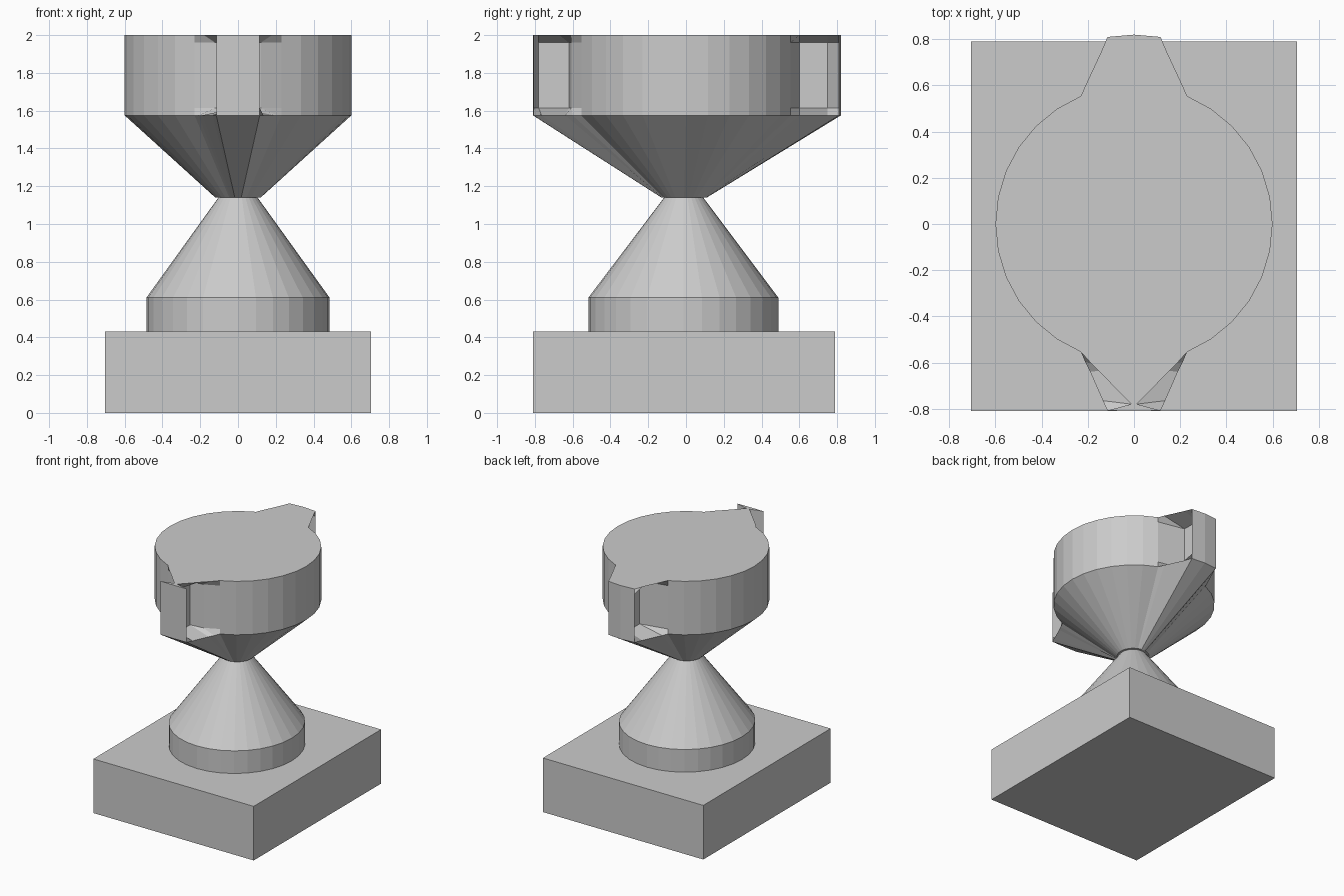
import bpy, bmesh
from math import cos, sin, radians, atan2, pi

if "Cube" in bpy.data.objects:
    bpy.data.objects.remove(bpy.data.objects["Cube"])


def loft(name, rings):
    """Skin a stack of equal-length rings of 3D points and cap both ends."""
    bm = bmesh.new()
    loops = [[bm.verts.new(p) for p in ring] for ring in rings]
    for a, b in zip(loops, loops[1:]):
        n = len(a)
        for i in range(n):
            j = (i + 1) % n
            bm.faces.new((a[i], a[j], b[j], b[i]))
    bm.faces.new(loops[0][::-1])
    bm.faces.new(loops[-1])
    bmesh.ops.recalc_face_normals(bm, faces=bm.faces)
    mesh = bpy.data.meshes.new(name)
    bm.to_mesh(mesh)
    bm.free()
    obj = bpy.data.objects.new(name, mesh)
    bpy.context.collection.objects.link(obj)
    return obj


def circle(rx, ry, cy, z, sides=32):
    return [(rx * cos(2 * pi * i / sides), cy + ry * sin(2 * pi * i / sides), z)
            for i in range(sides)]


def outline(front, back, z):
    """Round head plan with a front and a back tab, mirrored in x."""
    arc = [(0.6 * cos(radians(a * 11.25)), 0.6 * sin(radians(a * 11.25)))
           for a in range(-6, 7)]
    right = front + arc + back
    left = [(-x, y) for x, y in reversed(right)]
    mid_front, mid_back = (0, -0.81), (0, 0.82)
    return [(x, y, z) for x, y in [mid_front] + right + [mid_back] + left]


# Base block
bpy.ops.mesh.primitive_cube_add(size=1, location=(0, -0.01, 0.215))
base = bpy.context.object
base.name = "base_block"
base.scale = (1.41, 1.6, 0.43)

# Round foot tapering up to the waist
loft("pedestal", [circle(0.485, 0.503, -0.014, 0.42),
                  circle(0.485, 0.503, -0.014, 0.61),
                  circle(0.1, 0.1, -0.012, 1.145)])

# Head: inverted cone, then a rim whose tabs have pockets in their sides
tip_f, tip_b = (0.115, -0.808), (0.115, 0.81)
front_rim = [tip_f, (0.135, -0.765), (0.19, -0.64), (0.21, -0.6)]
front_in = [tip_f, (0.012, -0.78), (0.012, -0.62), (0.12, -0.607)]
front_top = [tip_f, (0.012, -0.78), (0.12, -0.67), (0.18, -0.61)]
back_rim = [(0.21, 0.6), (0.14, 0.75), tip_b]
back_in = [(0.012, 0.6), (0.012, 0.75), tip_b]

rim = outline(front_rim, back_rim, 1.575)
neck = [(0.12 * cos(atan2(y, x)), -0.01 + 0.12 * sin(atan2(y, x)), 1.14)
        for x, y, _ in rim]
loft("head", [neck, rim,
              outline(front_in, back_in, 1.615),
              outline(front_in, back_in, 1.96),
              outline(front_top, back_rim, 2.0)])
